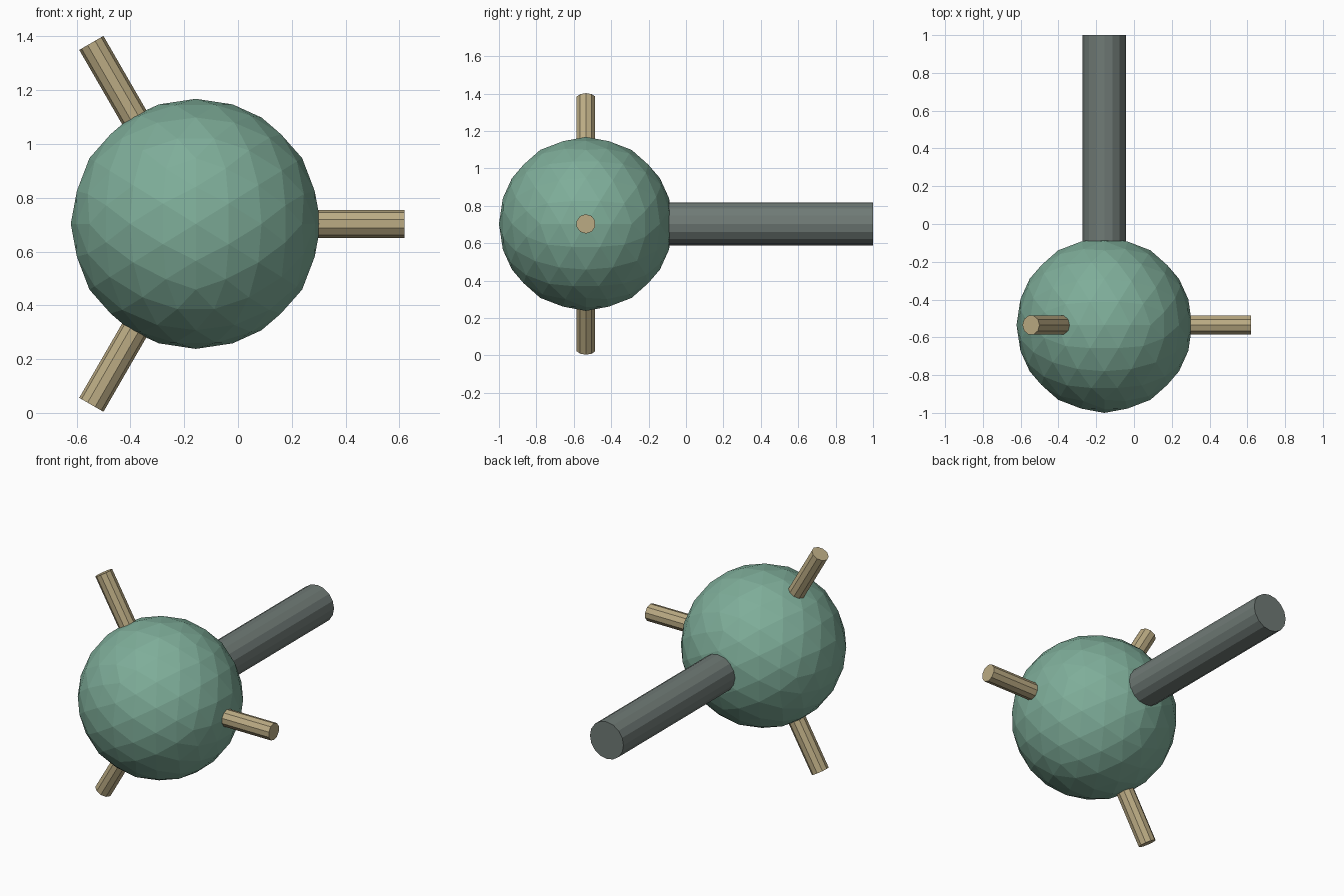
import bpy, math
from mathutils import Vector

if "Cube" in bpy.data.objects:
    bpy.data.objects.remove(bpy.data.objects["Cube"])

CENTRE = Vector((-0.157, -0.535, 0.703))
RADIUS = 0.465


def material(name, rgb):
    m = bpy.data.materials.new(name)
    m.diffuse_color = (*rgb, 1)
    m.use_nodes = True
    m.node_tree.nodes["Principled BSDF"].inputs["Base Color"].default_value = m.diffuse_color
    return m


green = material("sage green", (0.21, 0.42, 0.32))
grey = material("slate grey", (0.16, 0.195, 0.18))
tan = material("pale tan", (0.50, 0.41, 0.23))


def rod(name, direction, start, end, radius, sides, mat):
    """Closed cylinder running outward from the ball's centre."""
    direction = Vector(direction).normalized()
    bpy.ops.mesh.primitive_cylinder_add(
        vertices=sides, radius=radius, depth=end - start,
        location=CENTRE + direction * (start + end) / 2,
        rotation=direction.to_track_quat('Z', 'Y').to_euler())
    ob = bpy.context.object
    ob.name = name
    ob.data.materials.append(mat)
    return ob


# Faceted ball, turned so that an edge midpoint faces straight up
bpy.ops.mesh.primitive_ico_sphere_add(
    subdivisions=3, radius=RADIUS, location=CENTRE,
    rotation=(0, -math.atan((math.sqrt(5) - 1) / 2), 0))
ball = bpy.context.object
ball.name = "ball"
ball.data.materials.append(green)

# Long shaft out of the back
rod("shaft", (0, 1, 0), 0.40, 1.535, 0.115, 16, grey)

# Three short pegs spaced evenly around the shaft axis
for i in range(3):
    a = math.radians(120 * i)
    rod(f"peg_{i + 1}", (math.cos(a), 0, math.sin(a)),
        0.40, 0.777, 0.052, 10, tan)
